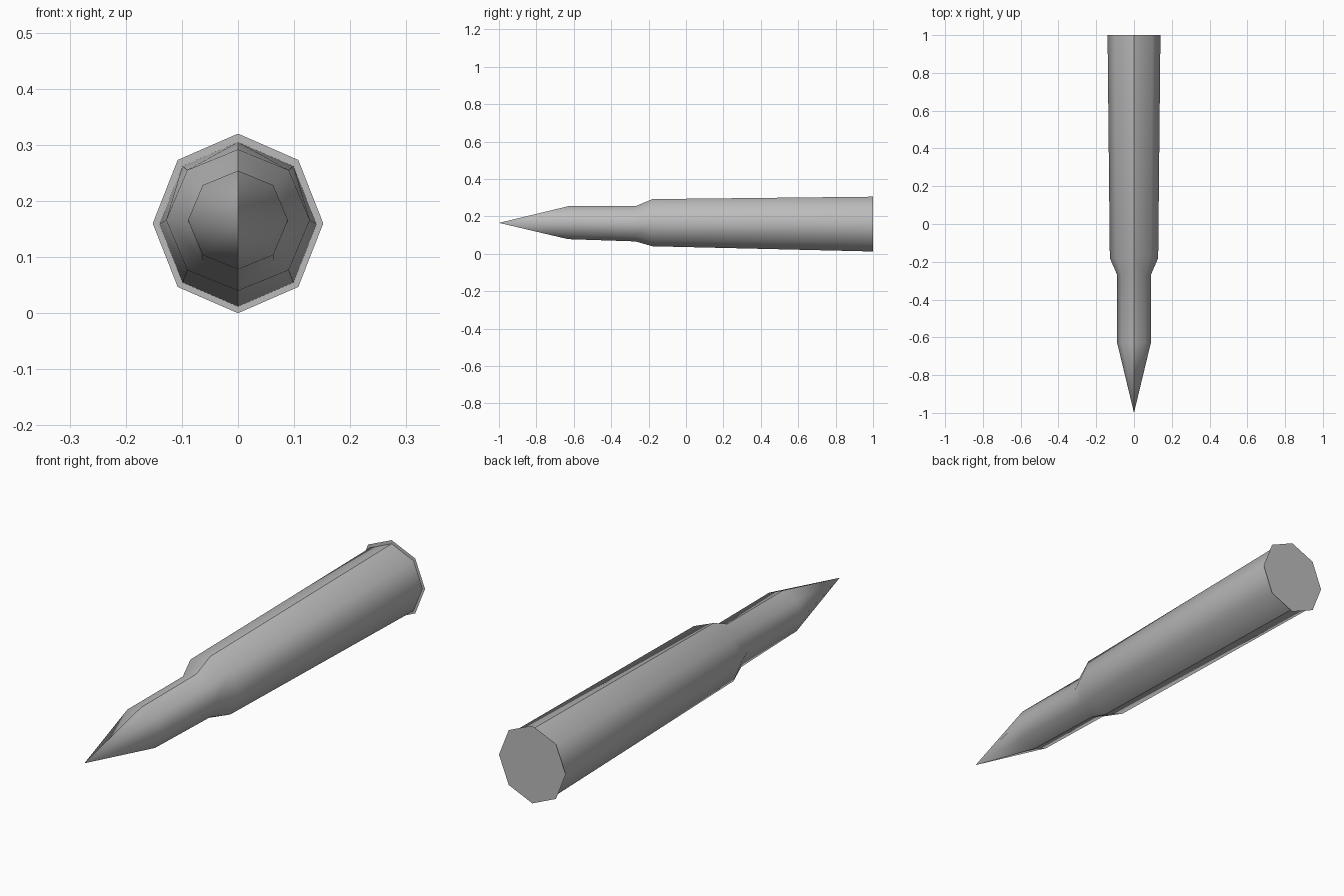
import bpy, bmesh, math

if "Cube" in bpy.data.objects:
    bpy.data.objects.remove(bpy.data.objects["Cube"])

metal = bpy.data.materials.new("grey_metal")
metal.diffuse_color = (0.5, 0.5, 0.5, 1)
metal.use_nodes = True
metal.node_tree.nodes["Principled BSDF"].inputs["Base Color"].default_value = metal.diffuse_color

# stations along the body: y, half width, centre height, half height
STATIONS = [(-0.63, 0.089, 0.166, 0.088), (-0.27, 0.089, 0.160, 0.094),
            (-0.18, 0.128, 0.166, 0.126), (1.0, 0.140, 0.1585, 0.1465)]


def ring(bm, y, rx, cz, rz, angles):
    return [bm.verts.new((rx * math.cos(a), y, cz + rz * math.sin(a))) for a in angles]


def finish(bm, name):
    mesh = bpy.data.meshes.new(name)
    bm.to_mesh(mesh)
    bm.free()
    mesh.materials.append(metal)
    obj = bpy.data.objects.new(name, mesh)
    bpy.context.collection.objects.link(obj)
    return obj


# cartridge body: one smooth half with a pointed tip, mirrored with a hard seam
bm = bmesh.new()
half = [math.radians(-90 + 45 * i) for i in range(5)]
rings = [ring(bm, *s, half) for s in STATIONS]
tip = bm.verts.new((0, -1, 0.165))
for i in range(4):
    bm.faces.new((tip, rings[0][i], rings[0][i + 1]))
    for a, b in zip(rings, rings[1:]):
        bm.faces.new((a[i], b[i], b[i + 1], a[i + 1]))
for f in bm.faces:
    f.smooth = True
    f.normal_update()
    c = f.calc_center_median()
    if f.normal.x * c.x + f.normal.z * (c.z - 0.16) < 0:
        f.normal_flip()
body = finish(bm, "cartridge_body")
mirror = body.modifiers.new("mirror", 'MIRROR')
mirror.use_axis = (True, False, False)
mirror.use_mirror_merge = False

# flat base disc, slightly wider than the body
bm = bmesh.new()
full = [math.radians(45 * i) for i in range(8)]
disc = bm.faces.new(ring(bm, 1.0, 0.152, 0.16, 0.16, full))
disc.normal_update()
if disc.normal.y < 0:
    disc.normal_flip()
finish(bm, "base_disc")
